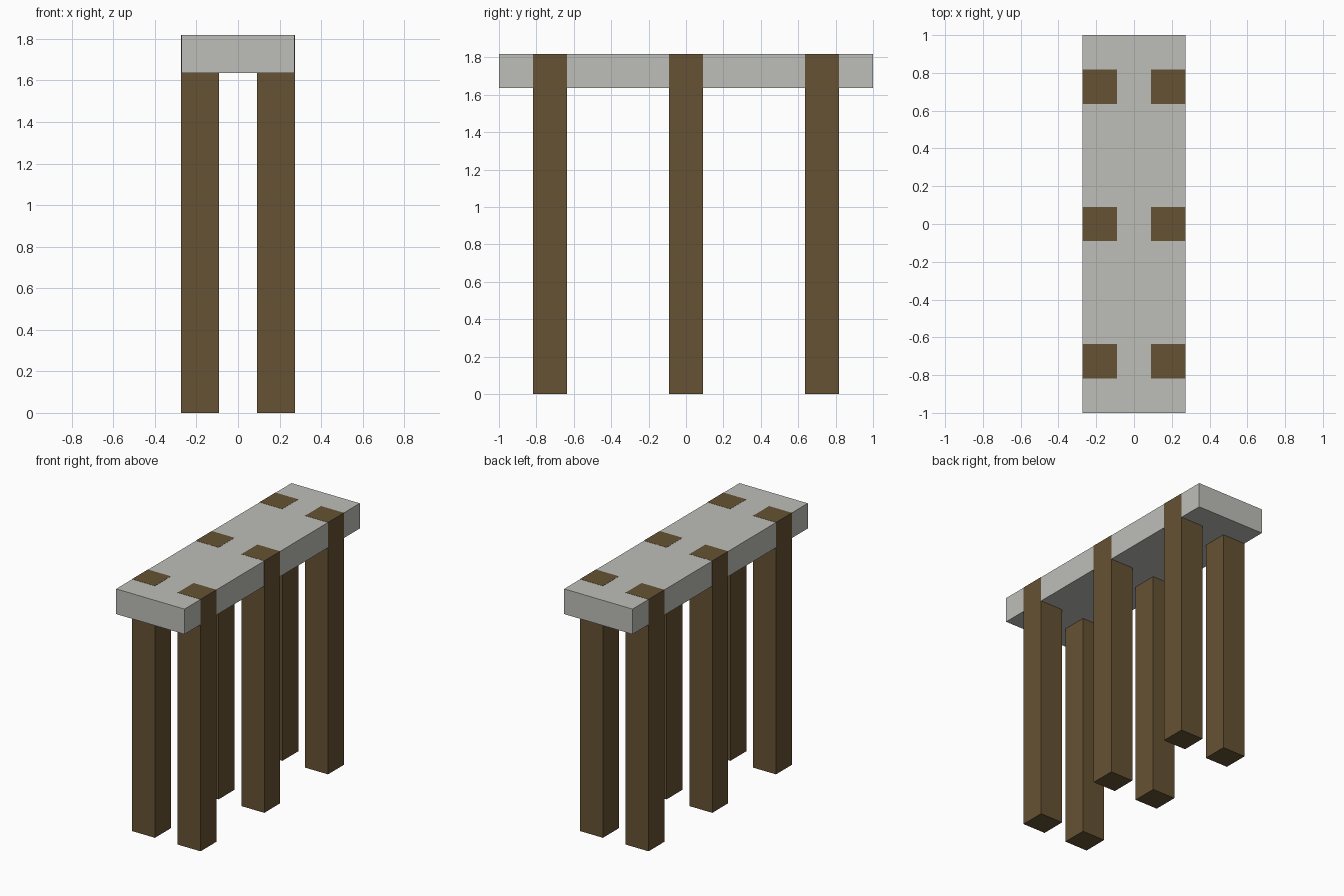
import bpy

cube = bpy.data.objects.get("Cube")
if cube:
    bpy.data.objects.remove(cube, do_unlink=True)

U = 1 / 11        # the design's grid unit
PROUD = 0.001     # lets the posts show on the faces they share with the slab


def material(name, rgb):
    mat = bpy.data.materials.new(name)
    mat.use_nodes = True
    colour = (*rgb, 1)
    mat.diffuse_color = colour
    mat.node_tree.nodes["Principled BSDF"].inputs["Base Color"].default_value = colour
    return mat


def box(name, low, high, mat):
    centre = [(a + b) / 2 for a, b in zip(low, high)]
    bpy.ops.mesh.primitive_cube_add(size=1, location=centre)
    ob = bpy.context.object
    ob.name = name
    ob.scale = [b - a for a, b in zip(low, high)]
    bpy.ops.object.transform_apply(location=False, rotation=False, scale=True)
    ob.data.materials.append(mat)
    return ob


stone = material("pale grey stone", (0.515, 0.521, 0.485))
wood = material("brown wood", (0.133, 0.084, 0.033))

# Long slab across the top
box("top_slab", (-3 * U, -11 * U, 18 * U), (3 * U, 11 * U, 20 * U), stone)

# Three pairs of square posts, passing through the slab flush with its sides
for row, y in (("front", -8 * U), ("middle", 0), ("back", 8 * U)):
    for side, sign in (("left", 1), ("right", -1)):
        inner, outer = sign * U, sign * (3 * U + PROUD)
        box(f"{row}_{side}_post",
            (min(inner, outer), y - U, 0),
            (max(inner, outer), y + U, 20 * U + PROUD), wood)
